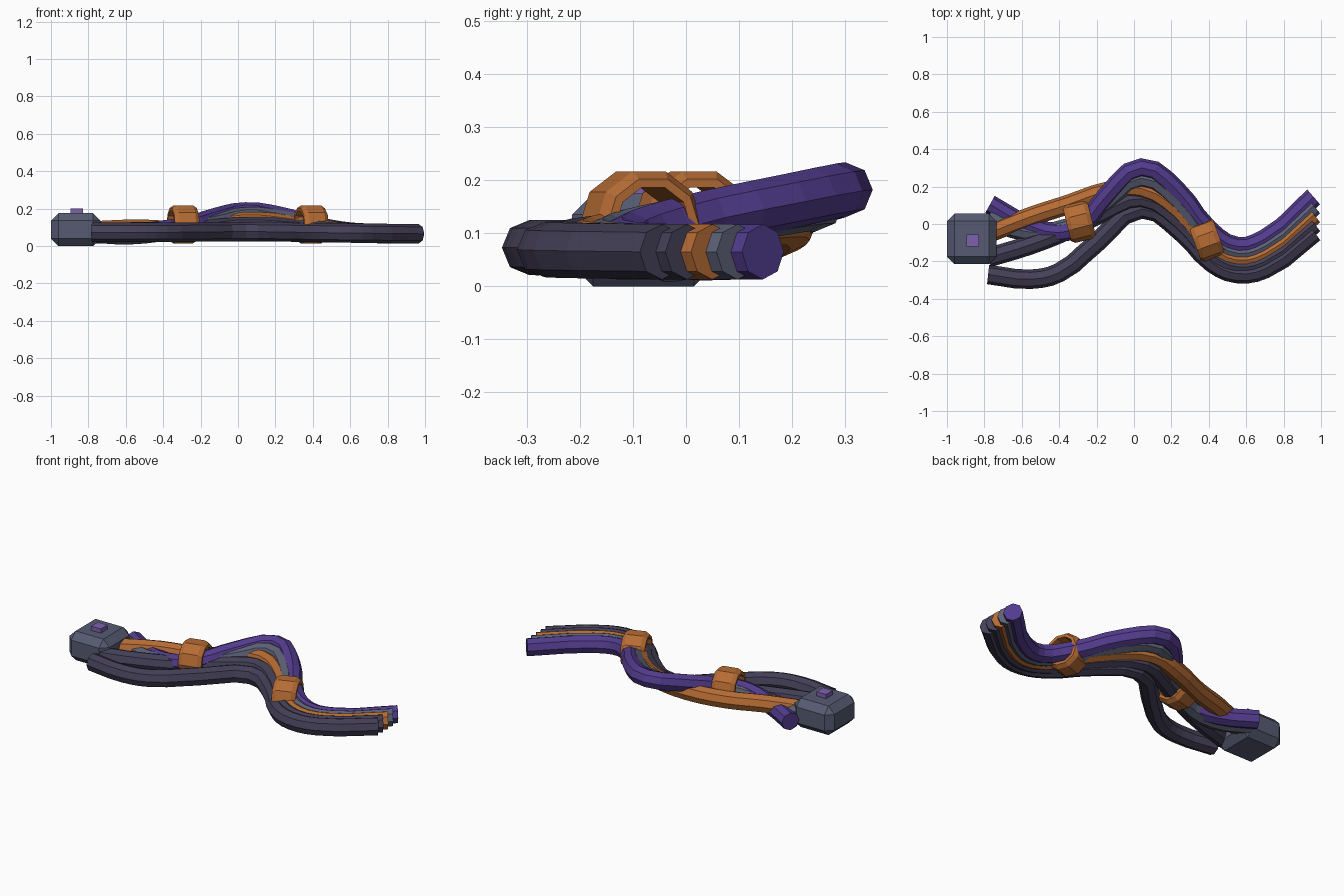
import bpy, bmesh, math
from mathutils import Matrix, Vector

if "Cube" in bpy.data.objects:
    bpy.data.objects.remove(bpy.data.objects["Cube"])


def material(name, rgb):
    m = bpy.data.materials.new(name)
    m.diffuse_color = (*rgb, 1)
    m.use_nodes = True
    m.node_tree.nodes["Principled BSDF"].inputs["Base Color"].default_value = m.diffuse_color
    return m


DARK = material("dark", (0.058, 0.05, 0.095))
ORANGE = material("orange", (0.47, 0.15, 0.035))
GREY = material("slate", (0.11, 0.12, 0.18))
PURPLE = material("purple", (0.085, 0.045, 0.27))
BOX = material("housing", (0.095, 0.105, 0.17))
LIGHT = material("indicator", (0.2, 0.12, 0.42))


def finish(name, bm, mat):
    bmesh.ops.recalc_face_normals(bm, faces=bm.faces)
    me = bpy.data.meshes.new(name)
    bm.to_mesh(me)
    bm.free()
    me.materials.append(mat)
    ob = bpy.data.objects.new(name, me)
    bpy.context.collection.objects.link(ob)
    return ob


def box(name, size, centre, mat, bevel=0):
    bm = bmesh.new()
    bmesh.ops.create_cube(bm, size=1, matrix=Matrix.Translation(centre) @ Matrix.Diagonal((*size, 1)))
    if bevel:
        bmesh.ops.bevel(bm, geom=bm.edges[:], offset=bevel, segments=1, affect='EDGES')
    return finish(name, bm, mat)


def cable(name, pts, mat):
    cu = bpy.data.curves.new(name, 'CURVE')
    cu.dimensions = '3D'
    cu.twist_mode = 'Z_UP'
    cu.bevel_depth = 0.052
    cu.bevel_resolution = 2
    cu.resolution_u = 3
    cu.use_fill_caps = True
    sp = cu.splines.new('BEZIER')
    sp.bezier_points.add(len(pts) - 1)
    for bp, p in zip(sp.bezier_points, pts):
        bp.co = p
        bp.handle_left_type = bp.handle_right_type = 'AUTO'
    sp.use_smooth = False
    cu.materials.append(mat)
    ob = bpy.data.objects.new(name, cu)
    bpy.context.collection.objects.link(ob)
    bpy.ops.object.select_all(action='DESELECT')
    ob.select_set(True)
    bpy.context.view_layer.objects.active = ob
    bpy.ops.object.convert(target='MESH')
    for f in ob.data.polygons:
        f.use_smooth = False


def clamp(name, centre, angle):
    # chamfered ring profile (axial, radial) swept round ten sides
    prof = [(-0.068, 0.075), (-0.068, 0.092), (-0.045, 0.107),
            (0.045, 0.107), (0.068, 0.092), (0.068, 0.075)]
    n = 10
    bm = bmesh.new()
    rot = Matrix.Translation(centre) @ Matrix.Rotation(angle, 4, 'Z')
    rings = []
    for i in range(n):
        a = 2 * math.pi * (i + 0.5) / n + math.pi / 2
        rings.append([bm.verts.new(rot @ Vector((x, r * math.cos(a), r * math.sin(a)))) for x, r in prof])
    for i in range(n):
        p, q = rings[i], rings[(i + 1) % n]
        for j in range(len(prof)):
            k = (j + 1) % len(prof)
            bm.faces.new((p[j], p[k], q[k], q[j]))
    finish(name, bm, ORANGE)


# connector housing and its indicator
box("connector_housing", (0.265, 0.27, 0.175), (-0.8675, -0.08, 0.0875), BOX, 0.04)
box("indicator_button", (0.065, 0.065, 0.04), (-0.8625, -0.0875, 0.18), LIGHT)

# five cables: shared ribbon on the right, separate leads on the left
front = [(0.04, 0.08, 0.077), (0.26, -0.05, 0.075), (0.42, -0.21, 0.072),
         (0.55, -0.265, 0.07), (0.7, -0.24, 0.068), (0.965, -0.045, 0.065)]
back = [(0.04, 0.30, 0.182), (0.22, 0.19, 0.16), (0.4, -0.03, 0.112),
        (0.55, -0.12, 0.08), (0.7, -0.08, 0.068), (0.96, 0.145, 0.065)]
leads = [
    ("front_cable", DARK, [(-0.78, -0.27, 0.073), (-0.55, -0.295, 0.073),
                           (-0.4, -0.26, 0.073), (-0.2, -0.1, 0.075)]),
    ("second_cable", DARK, [(-0.78, -0.18, 0.075), (-0.55, -0.11, 0.075),
                            (-0.35, -0.03, 0.08), (-0.15, 0.07, 0.09)]),
    ("orange_cable", ORANGE, [(-0.78, -0.05, 0.08), (-0.55, 0.04, 0.09),
                              (-0.35, 0.105, 0.085), (-0.14, 0.175, 0.105)]),
    ("grey_cable", GREY, [(-0.78, 0.03, 0.07), (-0.58, -0.04, 0.06),
                          (-0.35, -0.02, 0.085), (-0.15, 0.12, 0.12)]),
    ("purple_cable", PURPLE, [(-0.77, 0.105, 0.065), (-0.58, 0.0, 0.065),
                              (-0.4, -0.045, 0.085), (-0.28, -0.0, 0.105), (-0.13, 0.17, 0.15)]),
]
for i, (name, mat, lead) in enumerate(leads):
    ribbon = [tuple(Vector(a).lerp(Vector(b), i / 4)) for a, b in zip(front, back)]
    cable(name, lead + ribbon, mat)

# two ring clamps
clamp("left_clamp", (-0.293, 0.014, 0.115), math.radians(14))
clamp("right_clamp", (0.39, -0.085, 0.115), math.radians(20))
